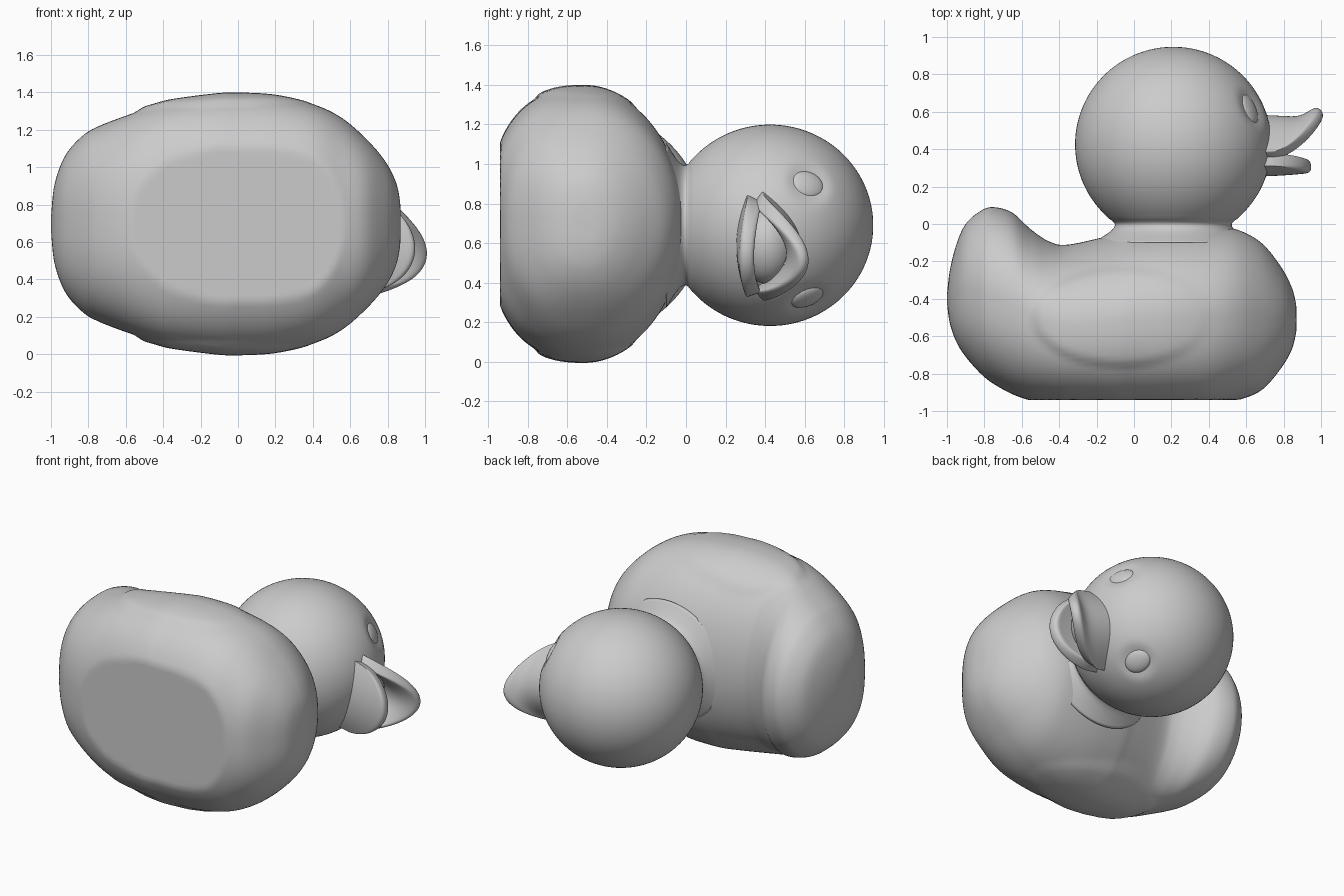
import bpy, bmesh
from math import sin, cos, pi, radians, exp, copysign
from mathutils import Vector, Matrix

if "Cube" in bpy.data.objects:
    bpy.data.objects.remove(bpy.data.objects["Cube"])

ZC = 0.697                       # middle plane of the body
YAW = radians(13)                # the head is turned slightly sideways
HEAD = Vector((0.21, 0.425, 0.69))


def make(name, bm):
    bmesh.ops.recalc_face_normals(bm, faces=bm.faces[:])
    me = bpy.data.meshes.new(name)
    bm.to_mesh(me)
    bm.free()
    me.shade_smooth()
    ob = bpy.data.objects.new(name, me)
    bpy.context.collection.objects.link(ob)
    return ob


def skin(name, rows, closed=True):
    """Bridge rows of points; closed rows become capped rings."""
    bm = bmesh.new()
    vs = [[bm.verts.new(p) for p in r] for r in rows]
    n = len(rows[0])
    for a, b in zip(vs, vs[1:]):
        for i in range(n if closed else n - 1):
            j = (i + 1) % n
            bm.faces.new((a[i], a[j], b[j], b[i]))
    if closed:
        bm.faces.new(vs[0])
        bm.faces.new(vs[-1])
    return make(name, bm)


def smooth_path(pts, sub):
    """Catmull-Rom interpolation of tuples."""
    out = []
    for i in range(len(pts) - 1):
        p0, p1, p2, p3 = (pts[max(0, min(len(pts) - 1, i + k))] for k in (-1, 0, 1, 2))
        for s in range(sub):
            t = s / sub
            out.append([0.5 * (2 * b + (c - a) * t + (2 * a - 5 * b + 4 * c - d) * t * t
                               + (3 * b - a - 3 * c + d) * t ** 3)
                        for a, b, c, d in zip(p0, p1, p2, p3)])
    out.append(list(pts[-1]))
    return out


def head_point(f, u, s):
    """Head frame: forward, up, sideways."""
    c, k = cos(YAW), sin(YAW)
    return Vector((HEAD.x + f * c + s * k, u, HEAD.z - f * k + s * c))


# Body with tail: sections along x as (x, top, bottom, half width)
stations = [
    (-1.0, -.38, -.42, .03), (-.985, -.25, -.53, .19), (-.95, -.11, -.63, .31),
    (-.90, .0, -.71, .40), (-.82, .07, -.80, .48), (-.75, .09, -.855, .52),
    (-.65, .06, -.91, .56), (-.55, -.03, -.945, .595), (-.45, -.095, -.965, .625),
    (-.35, -.11, -.98, .65), (-.12, -.06, -1.0, .68), (.0, -.03, -1.0, .685),
    (.2, -.01, -1.0, .68), (.4, -.01, -.99, .64), (.55, -.03, -.945, .57),
    (.68, -.1, -.89, .46), (.78, -.22, -.78, .345), (.84, -.33, -.68, .235),
    (.865, -.42, -.59, .13), (.87, -.49, -.53, .03)]
rings = []
for x, top, bot, w in smooth_path(stations, 7):
    mid, h = (top + bot) / 2, (top - bot) / 2
    ring = []
    for i in range(112):
        a = 2 * pi * i / 112
        e = 1.0 if sin(a) > 0 else 0.8          # squarer underside
        y = mid + h * copysign(abs(sin(a)) ** e, sin(a))
        z = w * copysign(abs(cos(a)) ** e, cos(a))
        # faint raised wing on each side
        r = (((x + .07) / .47) ** 2 + ((y + .5) / .26) ** 2) ** 0.5
        t = max(0, min(1, (1.06 - r) / .16))
        z += copysign(0.018 * t * t * (3 - 2 * t), z) * max(0, min(1, (.5 - x) / .5))
        ring.append((x, max(y, -0.94), ZC + z))  # flat base
    rings.append(ring)
skin("body", rings)

# Eye directions around the turned head
eyes = []
for side in (-1, 1):
    az, el = radians(40) * side, radians(22.5)
    n = head_point(cos(el) * cos(az), HEAD.y + sin(el), cos(el) * sin(az)) - HEAD
    eyes.append(n.normalized())

# Head with flared neck, turned around y, dented around the eyes
profile = smooth_path([(.43, -.10), (.35, -.05), (.318, -.02), (.315, .005), (.345, .03)], 4)
for i in range(1, 61):
    a = radians(-49 + 138.5 * i / 60)
    profile.append((.525 * cos(a), HEAD.y + .522 * sin(a)))
rings = []
for r, y in profile:
    ring = []
    for i in range(112):
        a = 2 * pi * i / 112
        p = HEAD + Vector((r * cos(a), y - HEAD.y, .97 * r * sin(a)))
        for n in eyes:
            p -= n * 0.022 * exp(-((p - HEAD - n * .515).length / .10) ** 4)
        ring.append(p)
    rings.append(ring)
skin("head", rings)

# Eyes: flattened ovals
for k, n in enumerate(eyes):
    right = Vector((0, 1, 0)).cross(n).normalized()
    up = n.cross(right)
    m = Matrix((right, up, n)).transposed().to_4x4()
    bm = bmesh.new()
    bmesh.ops.create_uvsphere(bm, u_segments=32, v_segments=16, radius=1)
    bm.transform(Matrix.Translation(HEAD + n * .488) @ m @ Matrix.Diagonal((.074, .09, .03, 1)))
    make(("left_eye", "right_eye")[k], bm)


# Bill: two curved lips as thickened sheets
def lip(name, reach, width, height, thick):
    rows = []
    for j in range(9):
        b = j / 8
        row = []
        for i in range(17):
            a = sin(pi * (i / 16 - .5))
            rim = .49 + reach * (1 - a * a) ** 0.6
            row.append(head_point(.40 + (rim - .40) * b, height(1 - a * a, b), width * a))
        rows.append(row)
    ob = skin(name, rows, closed=False)
    sol = ob.modifiers.new("thickness", 'SOLIDIFY')
    sol.thickness, sol.offset = thick, 0
    sub = ob.modifiers.new("rounding", 'SUBSURF')
    sub.levels = sub.render_levels = 2


lip("upper_bill", .325, .25,
    lambda c, b: .365 + .19 * c + c * (.13 * (b - .62) ** 2 * 4 * (b > .62) - .02 * b), .07)
lip("lower_bill", .265, .245, lambda c, b: .345 - .055 * c + .02 * c * b * b, .075)

# Inside of the mouth joining both lips to the head
bm = bmesh.new()
bmesh.ops.create_uvsphere(bm, u_segments=32, v_segments=16, radius=1)
for v in bm.verts:
    v.co = head_point(.48 + .15 * v.co.x, .41 + .14 * v.co.z, .19 * v.co.y)
make("mouth", bm)
